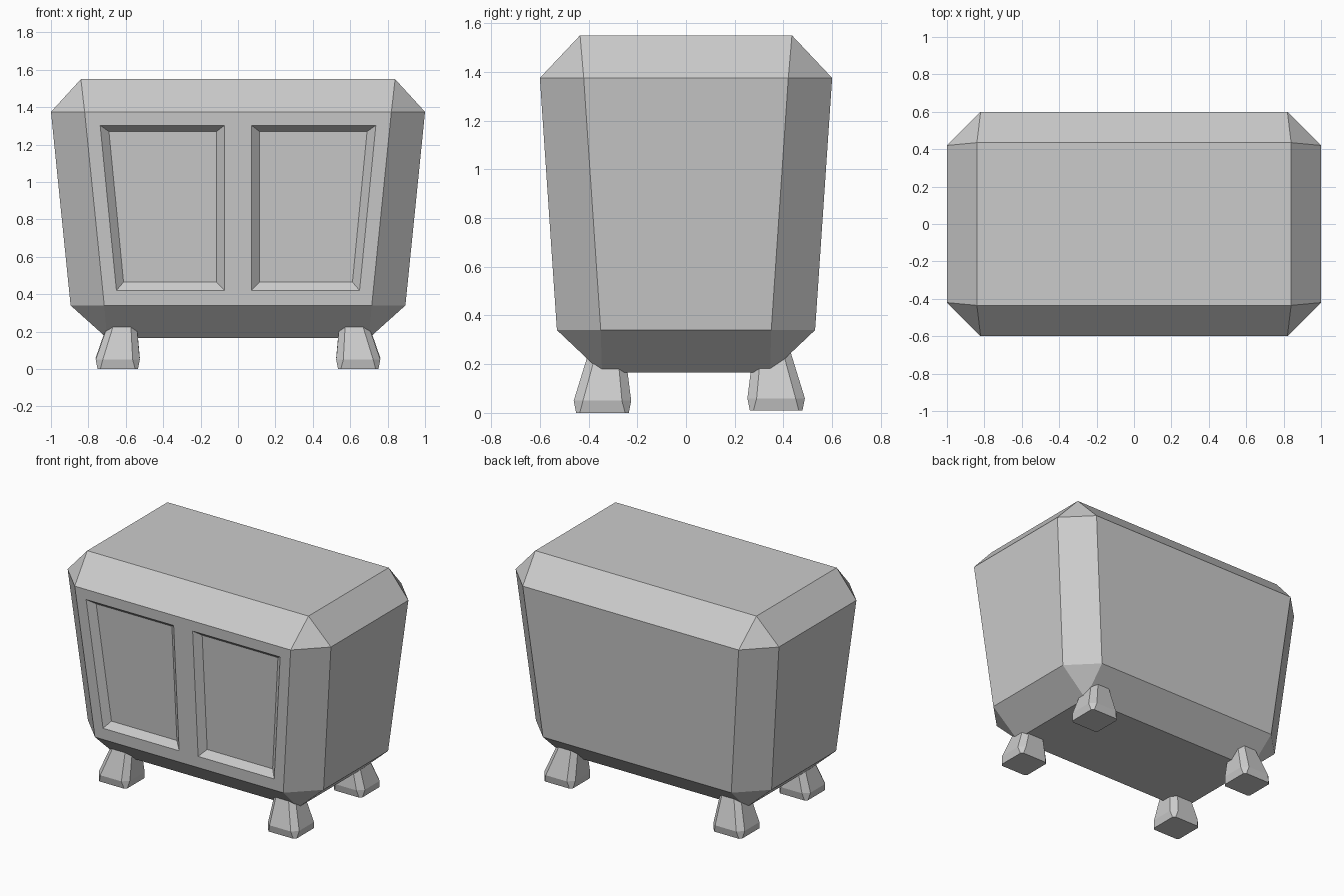
import bpy, bmesh
from mathutils import Vector

if "Cube" in bpy.data.objects:
    bpy.data.objects.remove(bpy.data.objects["Cube"])


def hull(name, points):
    """Flat-faced convex solid around the given points."""
    bm = bmesh.new()
    for p in points:
        bm.verts.new(p)
    res = bmesh.ops.convex_hull(bm, input=bm.verts[:])
    junk = {g for g in res["geom_interior"] + res["geom_unused"] if isinstance(g, bmesh.types.BMVert)}
    bmesh.ops.delete(bm, geom=list(junk), context='VERTS')
    bmesh.ops.dissolve_limit(bm, angle_limit=0.02, verts=bm.verts[:], edges=bm.edges[:])
    bmesh.ops.recalc_face_normals(bm, faces=bm.faces[:])
    mesh = bpy.data.meshes.new(name)
    bm.to_mesh(mesh)
    bm.free()
    obj = bpy.data.objects.new(name, mesh)
    bpy.context.collection.objects.link(obj)
    return obj


def ring(hx, hy, z, cut=0.0, cx=0.0, cy=0.0):
    """Rectangle with its corners cut off."""
    return [(cx + sx * (hx - a), cy + sy * (hy - b), z)
            for sx in (-1, 1) for sy in (-1, 1)
            for a, b in ((cut, 0), (0, cut))[:2 if cut else 1]]


# Tapered cabinet body with chamfered edges
body = hull("cabinet_body",
            ring(0.70, 0.345, 0.165) + ring(0.895, 0.53, 0.34, 0.18)
            + ring(1.0, 0.60, 1.375, 0.18) + ring(0.84, 0.435, 1.55))


# Two recessed door panels on the sloping front
def on_front(x, z, depth):
    return Vector((x, -(0.53 + 0.07 * (z - 0.34) / 1.035) + depth, z))


OUTER = [(0.072, 0.42), (0.65, 0.42), (0.737, 1.303), (0.072, 1.303)]
INNER = [(0.115, 0.465), (0.612, 0.465), (0.69, 1.27), (0.115, 1.27)]
for side in (-1, 1):
    pts = []
    for (ox, oz), (ix, iz) in zip(OUTER, INNER):
        o, i = on_front(side * ox, oz, 0), on_front(side * ix, iz, 0.04)
        pts += [i, o + (o - i) * 0.3]
    cutter = hull("panel_cutter", pts)
    cutter.hide_render = True
    mod = body.modifiers.new("panel", 'BOOLEAN')
    mod.operation, mod.solver, mod.object = 'DIFFERENCE', 'EXACT', cutter
    bpy.context.view_layer.objects.active = body
    bpy.ops.object.modifier_apply(modifier=mod.name)
    bpy.data.objects.remove(cutter)

# Four stubby flared feet, tops buried in the body
for label, sy, y0, z0 in (("front", -1, 0.343, 0.0), ("back", 1, 0.37, 0.01)):
    for hand, sx in (("left", -1), ("right", 1)):
        x0 = 0.643
        hull(f"{label}_{hand}_foot",
             ring(0.108, 0.108, z0, 0.015, sx * x0, sy * y0)
             + ring(0.118, 0.118, z0 + 0.05, 0.038, sx * x0, sy * y0)
             + ring(0.07, 0.07, z0 + 0.27, 0.03, sx * (x0 - 0.028), sy * (y0 - 0.02)))
